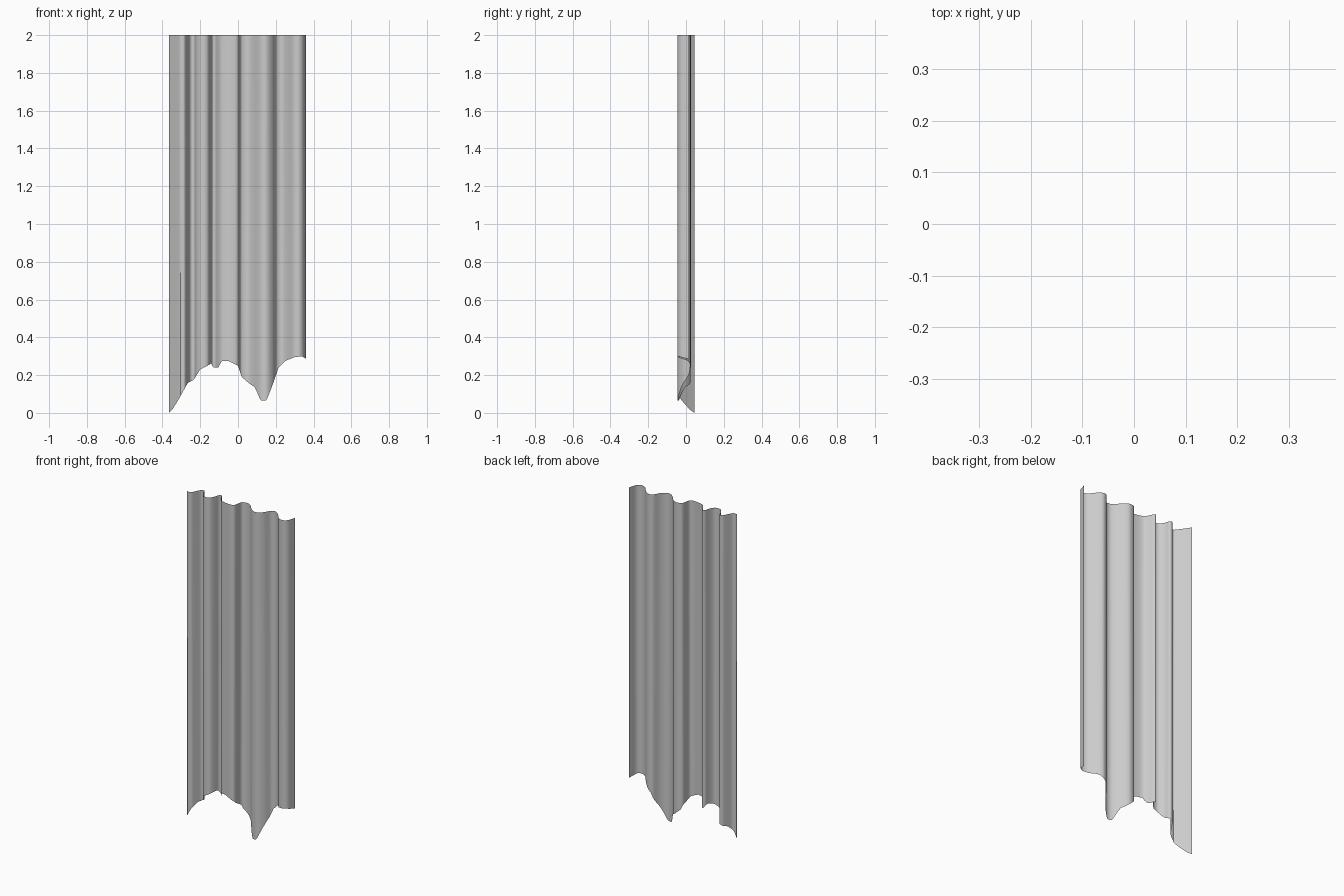
import bpy, bmesh
from mathutils import Vector

# plan of the folds (x, y), left to right
FOLDS = [(-.365, .045), (-.312, -.030), (-.300, -.037), (-.283, -.036), (-.268, -.010),
         (-.255, .015), (-.243, .022), (-.231, .018), (-.222, -.010), (-.203, -.035),
         (-.183, -.041), (-.160, -.034), (-.146, -.008), (-.137, .019), (-.122, .023),
         (-.105, -.010), (-.085, -.031), (-.035, -.042), (-.002, -.038), (.007, -.010),
         (.014, .016), (.032, .024), (.055, .023), (.080, .005), (.105, -.024),
         (.130, -.042), (.155, -.042), (.182, -.020), (.200, .012), (.215, .022),
         (.235, .022), (.262, .000), (.290, -.034), (.320, -.045), (.345, -.030),
         (.355, -.002), (.361, .017)]

# ragged lower edge (x, z)
HEM = [(-.365, 0), (-.345, .02), (-.315, .07), (-.265, .16), (-.235, .175),
       (-.2, .23), (-.17, .245), (-.142, .262), (-.13, .24), (-.105, .24),
       (-.085, .275), (-.05, .275), (0, .25), (.02, .19), (.06, .155),
       (.09, .135), (.12, .065), (.15, .065), (.18, .14), (.215, .24),
       (.25, .275), (.3, .295), (.34, .30), (.361, .285)]


def smooth(points, steps):
    """Catmull-Rom curve through the points."""
    p = [Vector(q) for q in points]
    out = []
    for i in range(len(p) - 1):
        a, b, c, d = p[max(i - 1, 0)], p[i], p[i + 1], p[min(i + 2, len(p) - 1)]
        for k in range(steps):
            t = k / steps
            out.append(.5 * (2 * b + (c - a) * t + (2 * a - 5 * b + 4 * c - d) * t * t
                             + (3 * b - a - 3 * c + d) * t ** 3))
    return out + [p[-1]]


def hem_height(x):
    for (x0, z0), (x1, z1) in zip(HEM, HEM[1:]):
        if x <= x1:
            return max(0, z0 + (z1 - z0) * (x - x0) / (x1 - x0))
    return HEM[-1][1]


# hanging folded cloth: single sheet from the torn hem up to the straight top
bm = bmesh.new()
columns = []
for x, y in smooth(FOLDS, 3):
    columns.append((bm.verts.new((x, y, hem_height(x))), bm.verts.new((x, y, 2))))
for (a, b), (c, d) in zip(columns, columns[1:]):
    bm.faces.new((a, c, d, b)).smooth = True

mesh = bpy.data.meshes.new("torn_curtain")
bm.to_mesh(mesh)
bm.free()
curtain = bpy.data.objects.new("torn_curtain", mesh)
bpy.context.collection.objects.link(curtain)
